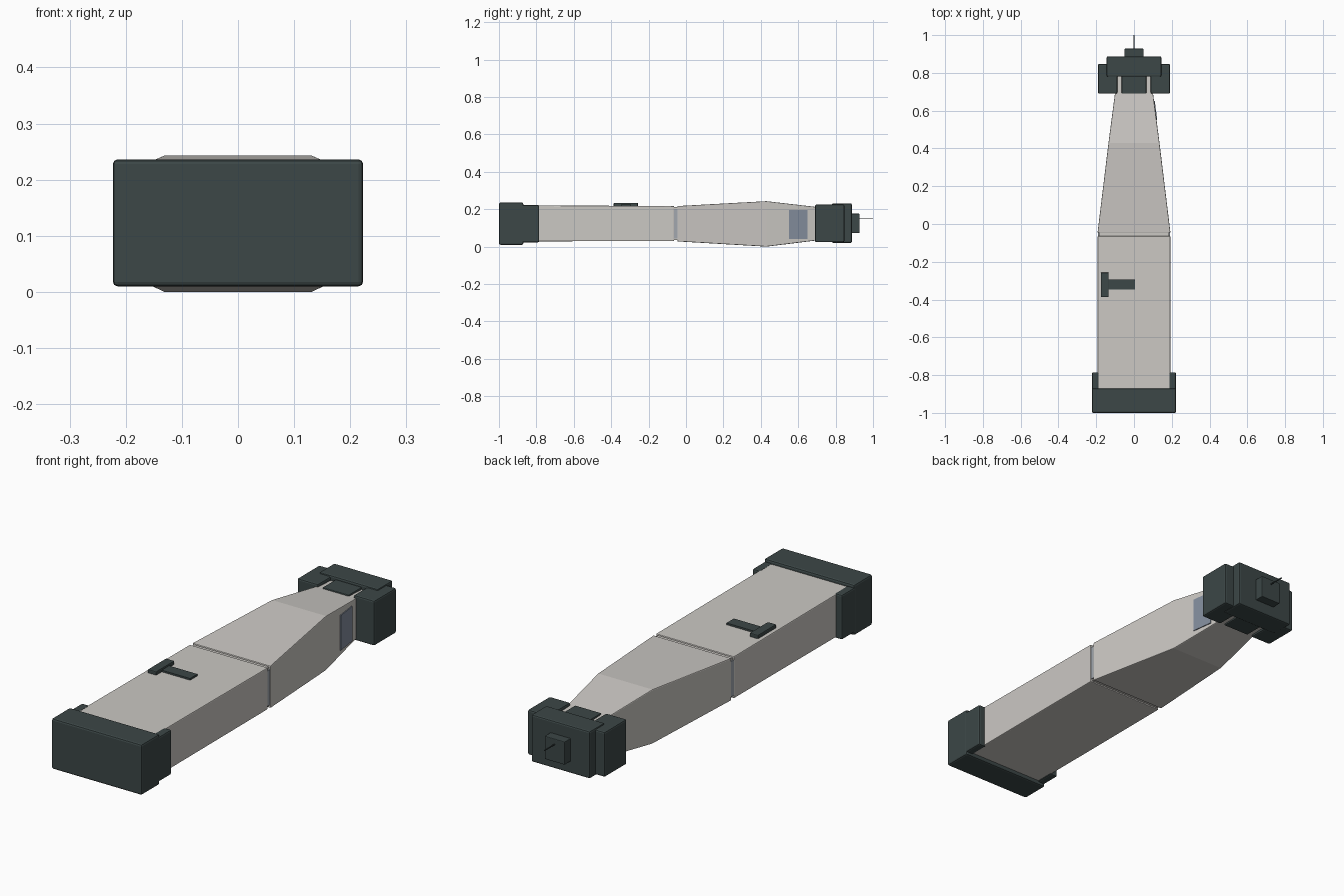
import bpy, bmesh, math
from mathutils import Vector

if "Cube" in bpy.data.objects:
    bpy.data.objects.remove(bpy.data.objects["Cube"])


def material(name, rgb):
    m = bpy.data.materials.new(name)
    m.diffuse_color = (*rgb, 1)
    m.use_nodes = True
    m.node_tree.nodes["Principled BSDF"].inputs["Base Color"].default_value = m.diffuse_color
    return m


SHELL = material("warm_grey_shell", (0.60, 0.58, 0.55))
DARK = material("dark_slate", (0.045, 0.063, 0.063))
BLUE = material("blue_grey_panel", (0.23, 0.27, 0.34))
PALE = material("pale_blue_grey", (0.36, 0.39, 0.43))


def finish(name, bm, mat, bevel):
    bmesh.ops.recalc_face_normals(bm, faces=bm.faces[:])
    me = bpy.data.meshes.new(name)
    bm.to_mesh(me)
    bm.free()
    me.materials.append(mat)
    ob = bpy.data.objects.new(name, me)
    bpy.context.collection.objects.link(ob)
    if bevel:
        b = ob.modifiers.new("soft_edges", "BEVEL")
        b.width = bevel
        b.segments = 2
        b.limit_method = "ANGLE"
        b.angle_limit = math.radians(40)
    return ob


def box(name, x, y, z, mat, bevel=0.0):
    lo, hi = Vector((x[0], y[0], z[0])), Vector((x[1], y[1], z[1]))
    bm = bmesh.new()
    bmesh.ops.create_cube(bm, size=1)
    for v in bm.verts:
        v.co = (lo + hi) / 2 + v.co * (hi - lo)
    return finish(name, bm, mat, bevel)


def loft(name, sections, mat, bevel=0.0):
    """Rectangular sections (y, half width, z low, z high) joined along y."""
    bm = bmesh.new()
    rings = [[bm.verts.new((sx * w, y, z)) for sx, z in
              ((-1, lo), (1, lo), (1, hi), (-1, hi))] for y, w, lo, hi in sections]
    for a, b in zip(rings, rings[1:]):
        for i in range(4):
            j = (i + 1) % 4
            bm.faces.new((a[i], a[j], b[j], b[i]))
    bm.faces.new(rings[0])
    bm.faces.new(rings[-1])
    return finish(name, bm, mat, bevel)


# Straight front body and tapered, swelling rear body
loft("front_body", [(-0.95, 0.193, 0.028, 0.221), (-0.064, 0.193, 0.030, 0.217)], SHELL, 0.004)
loft("rear_body", [(-0.046, 0.193, 0.028, 0.217), (0.43, 0.135, 0.0, 0.243),
                   (0.69, 0.101, 0.032, 0.213), (0.80, 0.088, 0.036, 0.208)], SHELL, 0.004)

# Joint between the two bodies, with a slot strip on each side
box("joint_core", (-0.185, 0.185), (-0.07, -0.04), (0.036, 0.211), SHELL)
for s, side in ((-1, "left"), (1, "right")):
    box(side + "_joint_strip", sorted((s * 0.184, s * 0.191)), (-0.066, -0.044),
        (0.043, 0.201), PALE)

# Front end cap with side wings
box("front_cap", (-0.223, 0.223), (-1.0, -0.87), (0.010, 0.236), DARK, 0.008)
for s, side in ((-1, "left"), (1, "right")):
    box(side + "_front_wing", sorted((s * 0.185, s * 0.222)), (-0.93, -0.785),
        (0.023, 0.223), DARK, 0.007)
    # Rear side clamps
    box(side + "_rear_clamp", sorted((s * 0.088, s * 0.191)), (0.69, 0.847),
        (0.024, 0.225), DARK, 0.007)

# Rear block, its gripping tabs, socket and pin
box("rear_block", (-0.145, 0.145), (0.78, 0.887), (0.020, 0.231), DARK, 0.007)
for tag, z in (("upper", (0.19, 0.219)), ("lower", (0.026, 0.055))):
    box(tag + "_rear_tab", (-0.065, 0.065), (0.69, 0.80), z, DARK, 0.004)
box("rear_socket", (-0.05, 0.05), (0.87, 0.928), (0.073, 0.176), DARK, 0.003)
box("rear_pin", (-0.002, 0.002), (0.92, 1.0), (0.150, 0.154), DARK)

# T-shaped latch on top
box("latch_stem", (-0.14, 0.006), (-0.347, -0.295), (0.21, 0.226), DARK)
box("latch_head", (-0.176, -0.134), (-0.387, -0.257), (0.21, 0.234), DARK, 0.004)

# Side panel following the taper of the right wall
bm = bmesh.new()
bmesh.ops.create_cube(bm, size=1)
for v in bm.verts:
    y = 0.60 + v.co.y * 0.10
    wall = 0.135 - (y - 0.43) * (0.034 / 0.26)
    v.co = (wall + v.co.x * 0.008, y, 0.118 + v.co.z * 0.156)
finish("right_side_panel", bm, BLUE, 0.0)
